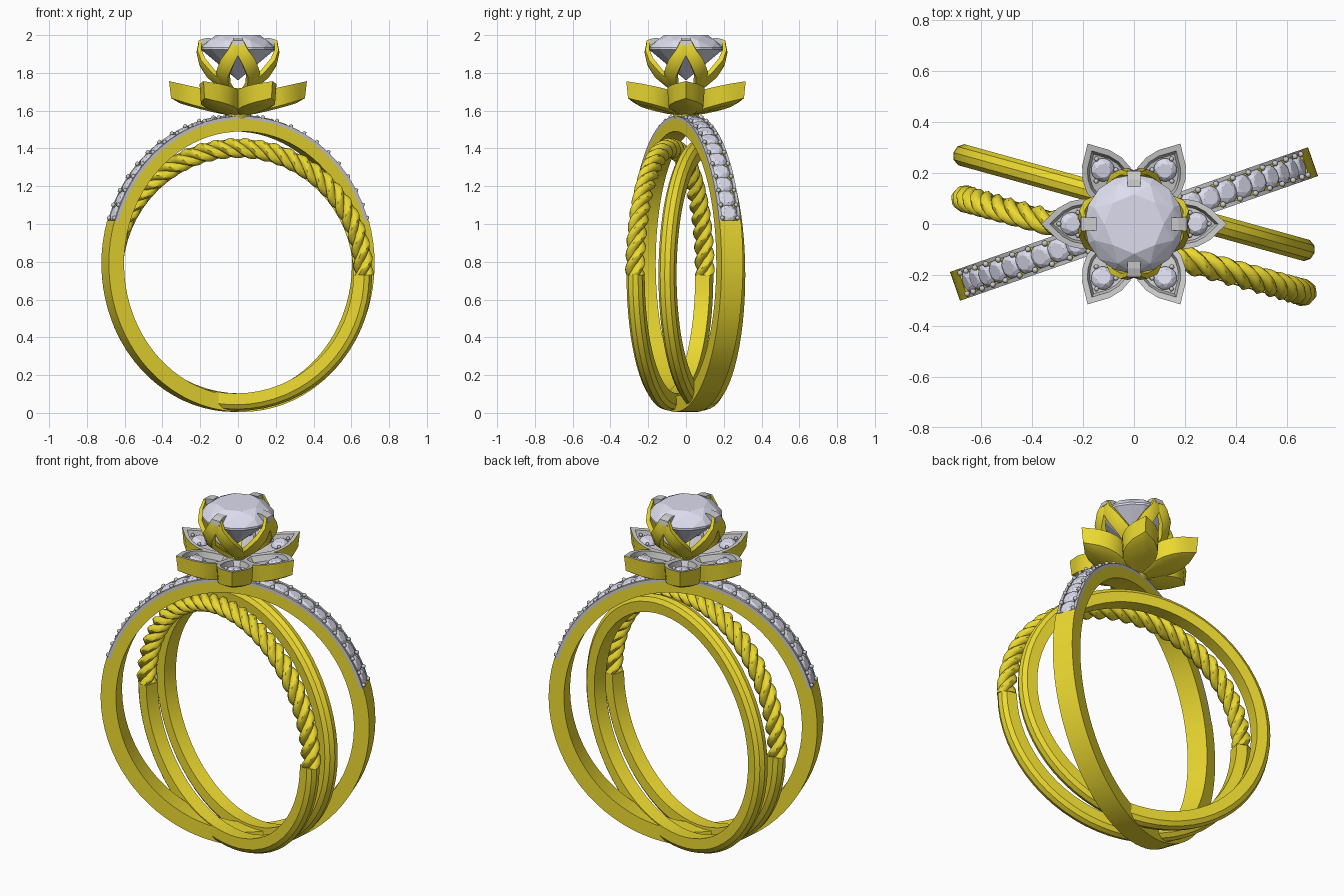
import bpy, bmesh
from math import sin, cos, pi, radians, tau
from mathutils import Vector, Matrix

if "Cube" in bpy.data.objects:
    bpy.data.objects.remove(bpy.data.objects["Cube"])

Z = Vector((0, 0, 1))


def material(name, rgb):
    m = bpy.data.materials.new(name)
    m.diffuse_color = (*rgb, 1)
    m.use_nodes = True
    m.node_tree.nodes["Principled BSDF"].inputs["Base Color"].default_value = m.diffuse_color
    return m


GOLD = material("gold", (0.83, 0.69, 0.03))
GREY = material("white_metal", (0.6, 0.6, 0.59))
GEM = material("gemstone", (0.72, 0.72, 0.86))


def finish(name, bm, mats, smooth=None):
    bmesh.ops.recalc_face_normals(bm, faces=bm.faces)
    me = bpy.data.meshes.new(name)
    bm.to_mesh(me)
    bm.free()
    for m in mats:
        me.materials.append(m)
    ob = bpy.data.objects.new(name, me)
    bpy.context.collection.objects.link(ob)
    if smooth:
        bpy.ops.object.select_all(action='DESELECT')
        ob.select_set(True)
        bpy.context.view_layer.objects.active = ob
        bpy.ops.object.shade_smooth_by_angle(angle=radians(smooth))
    return ob


def sweep(bm, frames, section, closed=False):
    """Sweep a section of (outward, sideways) points along (point, out, side, scale) frames."""
    rings = [[bm.verts.new(p + (o * a + s * b) * k) for a, b in section]
             for p, o, s, k in frames]
    n, m = len(rings), len(section)
    for i in range(n if closed else n - 1):
        r, q = rings[i], rings[(i + 1) % n]
        for j in range(m):
            bm.faces.new((r[j], r[(j + 1) % m], q[(j + 1) % m], q[j]))
    if not closed:
        bm.faces.new(rings[0])
        bm.faces.new(rings[-1])


def hoop(yaw, off, cz, a, c):
    """Frame function for an upright elliptical hoop turned about z."""
    d = Vector((cos(yaw), sin(yaw), 0))
    s = Vector((-sin(yaw), cos(yaw), 0))

    def frame(t):
        p = d * a * cos(t) + Z * (cz + c * sin(t)) + Vector((0, off, 0))
        return p, (d * cos(t) + Z * sin(t)).normalized(), s, 1
    return frame


def arc(frame, t0, t1, n):
    return [frame(radians(t0 + (t1 - t0) * i / n)) for i in range(n + 1)]


def rect(o0, o1, s0, s1):
    return [(o0, s0), (o1, s0), (o1, s1), (o0, s1)]


def add_gem(bm, mat, r, crown, depth, table=0.62):
    pts = [(0, 0, -depth)]
    for n, rad, z, ph in ((8, table * r, crown, 0), (8, r * 0.86, crown * 0.55, pi / 8),
                          (16, r, 0, 0), (16, r, -0.06 * r, 0)):
        pts += [(rad * cos(ph + tau * i / n), rad * sin(ph + tau * i / n), z) for i in range(n)]
    vs = [bm.verts.new(mat @ Vector(p)) for p in pts]
    bmesh.ops.convex_hull(bm, input=vs)


def placed(p, out, side):
    """Matrix with local z along out and local y along side."""
    x = side.cross(out)
    return Matrix.Translation(p) @ Matrix((x, side, out)).transposed().to_4x4()


def add_bead(bm, p, r):
    bmesh.ops.create_icosphere(bm, subdivisions=1, radius=r, matrix=Matrix.Translation(p))


# Stone-set band: solid lower arc, thinner upper arc with side rails
stone_hoop = hoop(radians(19.2), 0, 0.79, 0.745, 0.785)
bm = bmesh.new()
sweep(bm, arc(stone_hoop, 163, 377, 48), rect(-0.085, 0, -0.06, 0.06))
sweep(bm, arc(stone_hoop, 17, 163, 36), rect(-0.085, -0.022, -0.06, 0.06))
finish("stone_set_band", bm, [GOLD], 30)
bm = bmesh.new()
for s in (-1, 1):
    sweep(bm, arc(stone_hoop, 17, 163, 36), rect(-0.022, -0.004, s * 0.06, s * 0.044))
finish("band_rails", bm, [GREY], 30)

# Row of stones with bead pairs between them
gems, beads = bmesh.new(), bmesh.new()
COUNT = 23
step = 146 / COUNT
for i in range(COUNT + 1):
    p, o, s, _ = stone_hoop(radians(17 + step * min(max(i, 0.15), COUNT - 0.15)))
    for k in (-1, 1):
        add_bead(beads, p + o * 0.0 + s * k * 0.043, 0.013)
    if i < COUNT:
        p, o, s, _ = stone_hoop(radians(17 + step * (i + 0.5)))
        add_gem(gems, placed(p - o * 0.014, o, s), 0.049, 0.016, 0.035)
finish("band_stones", gems, [GEM])
finish("band_beads", beads, [GREY], 60)

# Plain band, and the plain lower half of the rope band
domed = [(-0.045, -0.04), (0.015, -0.043), (0.038, -0.027), (0.047, 0),
         (0.038, 0.027), (0.015, 0.043), (-0.045, 0.04)]
plain_hoop = hoop(radians(-15.5), 0.084, 0.73, 0.69, 0.672)
rope_hoop = hoop(radians(-15.5), -0.085, 0.73, 0.69, 0.672)
bm = bmesh.new()
sweep(bm, arc(plain_hoop, 0, 360, 64)[:-1], domed, True)
finish("plain_band", bm, [GOLD], 35)
bm = bmesh.new()
sweep(bm, arc(rope_hoop, 180, 360, 32), domed)
finish("rope_band_lower", bm, [GOLD], 35)

# Twisted rope upper half: three helical strands
bm = bmesh.new()
circle = [(0.029 * cos(tau * i / 8), 0.029 * sin(tau * i / 8)) for i in range(8)]
for k in range(3):
    frames = []
    for i in range(161):
        p, o, s, _ = rope_hoop(pi * i / 160)
        w = tau * (k / 3 + 9 * i / 160)
        frames.append((p + (o * cos(w) + s * sin(w)) * 0.025, o, s, 1))
    sweep(bm, frames, circle)
finish("rope_strands", bm, [GOLD], 50)

# Stem joining band, flower and head
bm = bmesh.new()
for z, h, r1, r2 in ((1.58, 0.10, 0.05, 0.09), (1.66, 0.12, 0.06, 0.035)):
    bmesh.ops.create_cone(bm, cap_ends=True, segments=20, radius1=r1, radius2=r2,
                          depth=h, matrix=Matrix.Translation((0, 0, z)))
finish("stem", bm, [GOLD], 40)

# Six pointed petals: gold cups with grey rims, each holding a small stone
half = [(0.03, 0.025), (0.09, 0.066), (0.15, 0.092), (0.20, 0.099),
        (0.25, 0.089), (0.30, 0.062), (0.335, 0.028)]
outline = half + [(0.365, 0)] + [(u, -v) for u, v in reversed(half)]


def top_z(u):
    return 1.675 + 0.08 * u / 0.36


def low_z(u):
    return 1.575 + 0.085 * (u / 0.36) ** 1.4


cu = 0.215
petals, gems, beads = bmesh.new(), bmesh.new(), bmesh.new()
for i in range(6):
    rot = Matrix.Rotation(i * pi / 3, 4, 'Z')
    loops = []
    for scale, zf, dz in ((0.62, low_z, -0.004), (0.93, low_z, 0.008), (1, top_z, 0),
                          (0.78, top_z, 0), (0.68, top_z, -0.035)):
        ring = []
        for u, v in outline:
            uu = cu + (u - cu) * scale if u > cu or zf is top_z else u
            ring.append(petals.verts.new(rot @ Vector((uu, v * scale, zf(uu) + dz))))
        loops.append(ring)
    n = len(outline)
    for a in range(4):
        for j in range(n):
            k = (j + 1) % n
            f = petals.faces.new((loops[a][j], loops[a][k], loops[a + 1][k], loops[a + 1][j]))
            f.material_index = 1 if a > 1 else 0
    petals.faces.new(loops[0])
    petals.faces.new(loops[4]).material_index = 1
    add_gem(gems, rot @ Matrix.Translation((0.245, 0, top_z(0.245) - 0.022))
            @ Matrix.Rotation(-0.2, 4, 'Y'), 0.046, 0.02, 0.03)
    for u, v in ((0.295, 0), (0.22, 0.045), (0.22, -0.045)):
        add_bead(beads, rot @ Vector((u, v, top_z(u) - 0.012)), 0.011)
finish("flower_petals", petals, [GOLD, GREY], 40)
finish("petal_stones", gems, [GEM])
finish("petal_beads", beads, [GREY], 60)

# Head: four prongs, each splitting into two flat legs that meet at the base
bm = bmesh.new()
tips = bmesh.new()
leg = [(0.198, 2, 1.965, 0.6), (0.207, 7, 1.91, 0.85), (0.20, 17, 1.855, 1),
       (0.168, 29, 1.795, 1), (0.115, 39, 1.745, 0.9), (0.055, 44, 1.70, 0.7), (0.02, 45, 1.66, 0.5)]
strap = [(-0.016, -0.036), (0.009, -0.036), (0.017, 0), (0.009, 0.036), (-0.016, 0.036)]
for q in range(4):
    for m in (-1, 1):
        pts = []
        for r, deg, z, k in leg:
            a = q * pi / 2 + m * radians(deg)
            pts.append((Vector((r * cos(a), r * sin(a), z)), a, k))
        frames = []
        for i, (p, a, k) in enumerate(pts):
            t = (pts[min(i + 1, len(pts) - 1)][0] - pts[max(i - 1, 0)][0]).normalized()
            out = Vector((cos(a), sin(a), -0.4))
            out = (out - t * out.dot(t)).normalized()
            frames.append((p, out, t.cross(out), k))
        sweep(bm, frames, strap)
    rot = Matrix.Rotation(q * pi / 2, 4, 'Z')
    tip = [(0.213, 1.945), (0.208, 1.972), (0.175, 1.983), (0.145, 1.985), (0.148, 1.968), (0.19, 1.945)]
    sides = [[tips.verts.new(rot @ Vector((r, y, z))) for r, z in tip] for y in (-0.026, 0.026)]
    for j in range(6):
        k = (j + 1) % 6
        tips.faces.new((sides[0][j], sides[0][k], sides[1][k], sides[1][j]))
    for s in sides:
        tips.faces.new(s)
finish("prong_legs", bm, [GOLD], 40)
finish("prong_tips", tips, [GREY])

# Large centre stone
bm = bmesh.new()
add_gem(bm, Matrix.Translation((0, 0, 1.935)), 0.195, 0.065, 0.175, 0.6)
finish("centre_stone", bm, [GEM])
